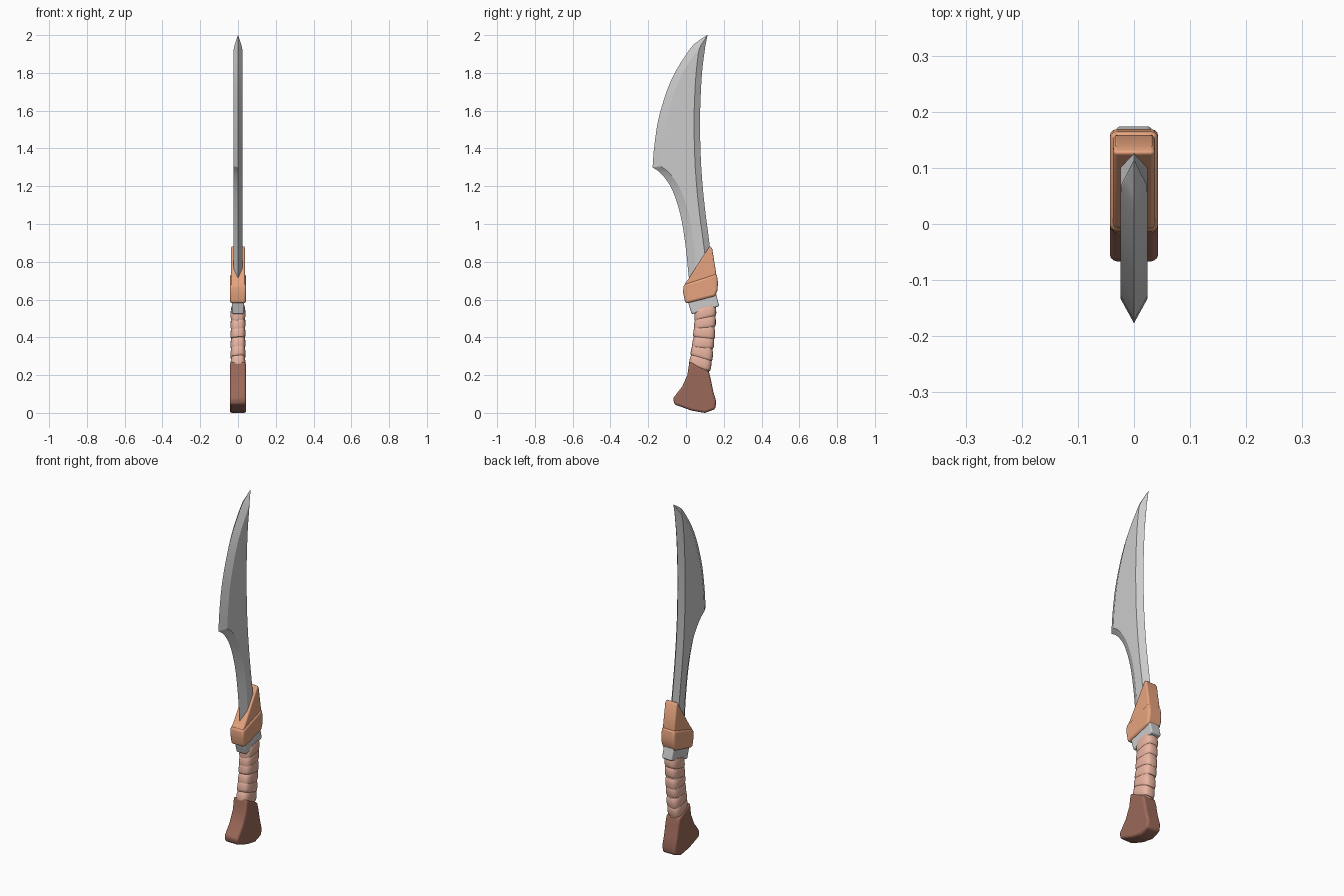
import bpy, bmesh, math
from mathutils import Vector

if "Cube" in bpy.data.objects:
    bpy.data.objects.remove(bpy.data.objects["Cube"])


def material(name, rgb):
    m = bpy.data.materials.new(name)
    m.diffuse_color = (*rgb, 1)
    m.use_nodes = True
    m.node_tree.nodes["Principled BSDF"].inputs["Base Color"].default_value = m.diffuse_color
    return m


def finish(name, bm, mat=None, bevel=0, angle=35):
    bmesh.ops.recalc_face_normals(bm, faces=bm.faces)
    me = bpy.data.meshes.new(name)
    bm.to_mesh(me)
    bm.free()
    ob = bpy.data.objects.new(name, me)
    bpy.context.collection.objects.link(ob)
    if mat:
        me.materials.append(mat)
    if bevel:
        b = ob.modifiers.new("bevel", 'BEVEL')
        b.width, b.segments, b.limit_method = bevel, 3, 'ANGLE'
        b.angle_limit = math.radians(40)
    bpy.ops.object.select_all(action='DESELECT')
    ob.select_set(True)
    bpy.context.view_layer.objects.active = ob
    bpy.ops.object.shade_smooth_by_angle(angle=math.radians(angle))
    return ob


def loft(bm, rings):
    rows = [[bm.verts.new(p) for p in r] for r in rings]
    n = len(rows[0])
    for a, b in zip(rows, rows[1:]):
        for i in range(n):
            j = (i + 1) % n
            bm.faces.new((a[i], a[j], b[j], b[i]))
    bm.faces.new(rows[0][::-1])
    bm.faces.new(rows[-1])


def spline(rows, steps):
    # Catmull-Rom through rows of numbers
    pts = [Vector(r) for r in rows]
    pts = [2 * pts[0] - pts[1]] + pts + [2 * pts[-1] - pts[-2]]
    out = []
    for a, b, c, d in zip(pts, pts[1:], pts[2:], pts[3:]):
        for s in range(steps):
            t = s / steps
            out.append(0.5 * (2 * b + (c - a) * t + (2 * a - 5 * b + 4 * c - d) * t**2
                              + (3 * b - a - 3 * c + d) * t**3))
    return out + [pts[-2]]


def slab(name, outline, half, mat, bevel):
    # side outline (y, z) extruded across x, with rounded corners
    bm = bmesh.new()
    loft(bm, [[(x, y, z) for y, z in outline] for x in (-half, half)])
    return finish(name, bm, mat, bevel)


orange = material("guard_leather", (0.80, 0.37, 0.21))
pink = material("wrap_leather", (0.82, 0.46, 0.36))
brown = material("pommel_wood", (0.33, 0.14, 0.10))

# blade: rows of cutting-edge and spine points (y, z, y, z)
lower = [(0.03, 0.60, 0.15, 0.65), (0.013, 0.735, 0.135, 0.80), (-0.003, 0.89, 0.12, 0.93),
         (-0.03, 1.05, 0.103, 1.06), (-0.075, 1.185, 0.09, 1.18), (-0.13, 1.265, 0.083, 1.27),
         (-0.177, 1.30, 0.079, 1.33)]
upper = [lower[-1], (-0.167, 1.42, 0.075, 1.46), (-0.14, 1.58, 0.075, 1.60),
         (-0.075, 1.77, 0.084, 1.79), (0.02, 1.925, 0.10, 1.925), (0.07, 1.972, 0.107, 1.965),
         (0.111, 1.999, 0.114, 2.0)]
rings = []
for ey, ez, sy, sz in spline(lower, 4)[:-1] + spline(upper, 4):
    e, s = Vector((0, ey, ez)), Vector((0, sy, sz))
    w = (s - e).length
    k = min(1, w / 0.085)
    d = (s - e) / w
    h = Vector((0.0245 * k, 0, 0))
    front, back = e + d * 0.045 * k, s - d * 0.032 * k
    rings.append([e, front + h, back + h, s, back - h, front - h])
bm = bmesh.new()
loft(bm, rings)
finish("blade", bm, angle=22)

# guard: thick lower band and sloping upper wedge
slab("guard_band", [(-0.003, 0.578), (0.155, 0.618), (0.167, 0.65), (0.169, 0.69), (0.163, 0.737),
                    (-0.012, 0.68), (-0.016, 0.64)], 0.043, orange, 0.012)
slab("guard_wedge", [(0.0, 0.65), (0.16, 0.70), (0.158, 0.75), (0.139, 0.868), (0.127, 0.885),
                     (0.015, 0.712), (-0.008, 0.682)], 0.037, orange, 0.007)

# metal collar under the guard
slab("collar", [(0.03, 0.522), (0.176, 0.565), (0.158, 0.635), (0.01, 0.59)], 0.032, None, 0.008)


# grip: overlapping tilted wraps around a bent core
def grip_ring(z, tilt, scale):
    t = (z - 0.24) / 0.30
    cy = 0.072 + 0.055 * t - 0.024 * t * t
    ring = []
    for i in range(28):
        a = 2 * math.pi * i / 28
        c, s = math.cos(a), math.sin(a)
        x = 0.039 * scale * math.copysign(abs(c)**0.65, c)
        y = 0.057 * scale * math.copysign(abs(s)**0.65, s)
        ring.append((x, cy + y, z + tilt * y + 0.08 * x))
    return ring


bm = bmesh.new()
loft(bm, [grip_ring(0.22 + 0.034 * i, -0.3 + 0.055 * i, 0.92) for i in range(11)])
tilts = [-0.28, -0.30, -0.05, -0.12, 0.14, 0.22]
for i, tilt in enumerate(tilts):
    z = 0.235 + i * 0.053
    loft(bm, [grip_ring(z + dz, tilt, sc) for dz, sc in
              ((0, 0.90), (0.003, 0.97), (0.014, 1.02), (0.036, 1.0), (0.052, 0.96), (0.058, 0.90))])
finish("grip_wrap", bm, pink)

# flared pommel
slab("pommel", [(0.018, 0.272), (0.04, 0.262), (0.122, 0.217), (0.131, 0.18), (0.144, 0.115),
                (0.160, 0.06), (0.155, 0.02), (0.10, 0.0), (0.03, 0.012), (-0.062, 0.045),
                (-0.068, 0.078), (-0.02, 0.14), (0.007, 0.20)], 0.043, brown, 0.012)
